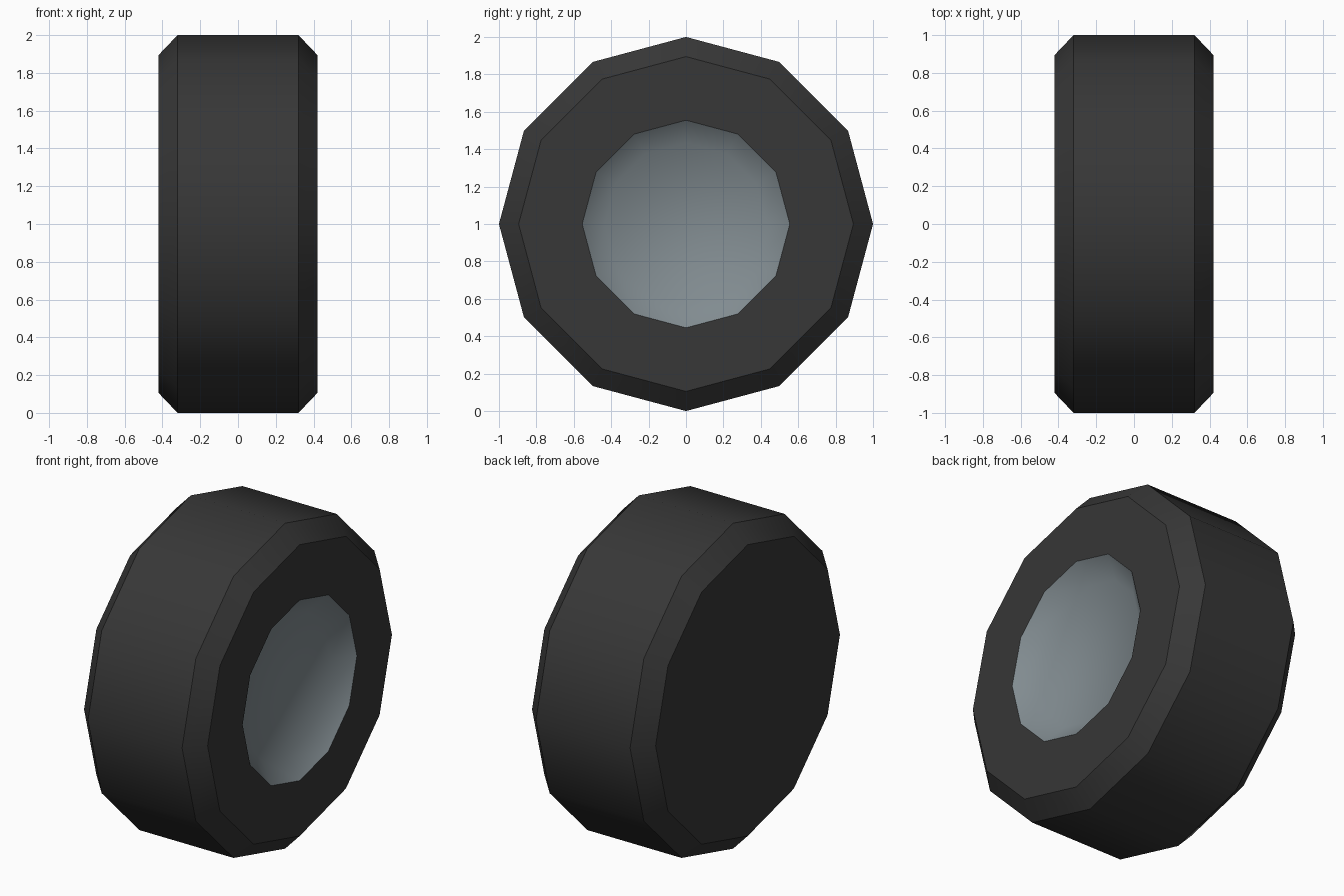
import bpy, bmesh, math

if "Cube" in bpy.data.objects:
    bpy.data.objects.remove(bpy.data.objects["Cube"])

SIDES = 12


def material(name, rgb):
    m = bpy.data.materials.new(name)
    m.diffuse_color = (*rgb, 1)
    m.use_nodes = True
    m.node_tree.nodes["Principled BSDF"].inputs["Base Color"].default_value = m.diffuse_color
    return m


def revolve(name, profile, mat, smooth_angle, cap_start=False, cap_end=False):
    """Spin (x, radius) points around the wheel axle; optional flat end caps."""
    bm = bmesh.new()
    rings = []
    for x, r in profile:
        rings.append([bm.verts.new((x, r * math.sin(a), 1 + r * math.cos(a)))
                      for a in (2 * math.pi * i / SIDES for i in range(SIDES))])
    for a, b in zip(rings, rings[1:]):
        for i in range(SIDES):
            j = (i + 1) % SIDES
            bm.faces.new((a[i], a[j], b[j], b[i]))
    if cap_start:
        bm.faces.new(rings[0][::-1])
    if cap_end:
        bm.faces.new(rings[-1])
    # consistent outward winding: the open rim side (outer cap) must face +x
    for f in bm.faces:
        f.normal_update()
    me = bpy.data.meshes.new(name)
    bm.to_mesh(me)
    bm.free()
    ob = bpy.data.objects.new(name, me)
    bpy.context.collection.objects.link(ob)
    me.materials.append(mat)
    return ob, smooth_angle


def finish(ob, angle, test):
    """Flip the winding if the test face points the wrong way, then smooth."""
    me = ob.data
    bm = bmesh.new()
    bm.from_mesh(me)
    bmesh.ops.recalc_face_normals(bm, faces=bm.faces)
    bm.faces.ensure_lookup_table()
    if not test(bm):
        bmesh.ops.reverse_faces(bm, faces=bm.faces)
    bm.to_mesh(me)
    bm.free()
    bpy.ops.object.select_all(action='DESELECT')
    ob.select_set(True)
    bpy.context.view_layer.objects.active = ob
    bpy.ops.object.shade_smooth_by_angle(angle=math.radians(angle))


rubber = material("black_rubber", (0.038, 0.038, 0.038))
metal = material("grey_metal", (0.22, 0.26, 0.28))

# Tyre: closed flat back, chamfered tread, ring-shaped outer face
tyre, ang = revolve("tyre", [(-0.42, 0.895), (-0.32, 1.0), (0.32, 1.0),
                             (0.42, 0.895), (0.42, 0.555)], rubber, 35, cap_start=True)
finish(tyre, ang, lambda bm: min(f.normal.x for f in bm.faces) < -0.99)

# Hub: sloped dish wall with a flat centre
hub, ang = revolve("hub_dish", [(0.42, 0.555), (0.32, 0.435)], metal, 45, cap_end=True)
finish(hub, ang, lambda bm: max(f.normal.x for f in bm.faces) > 0.99)
